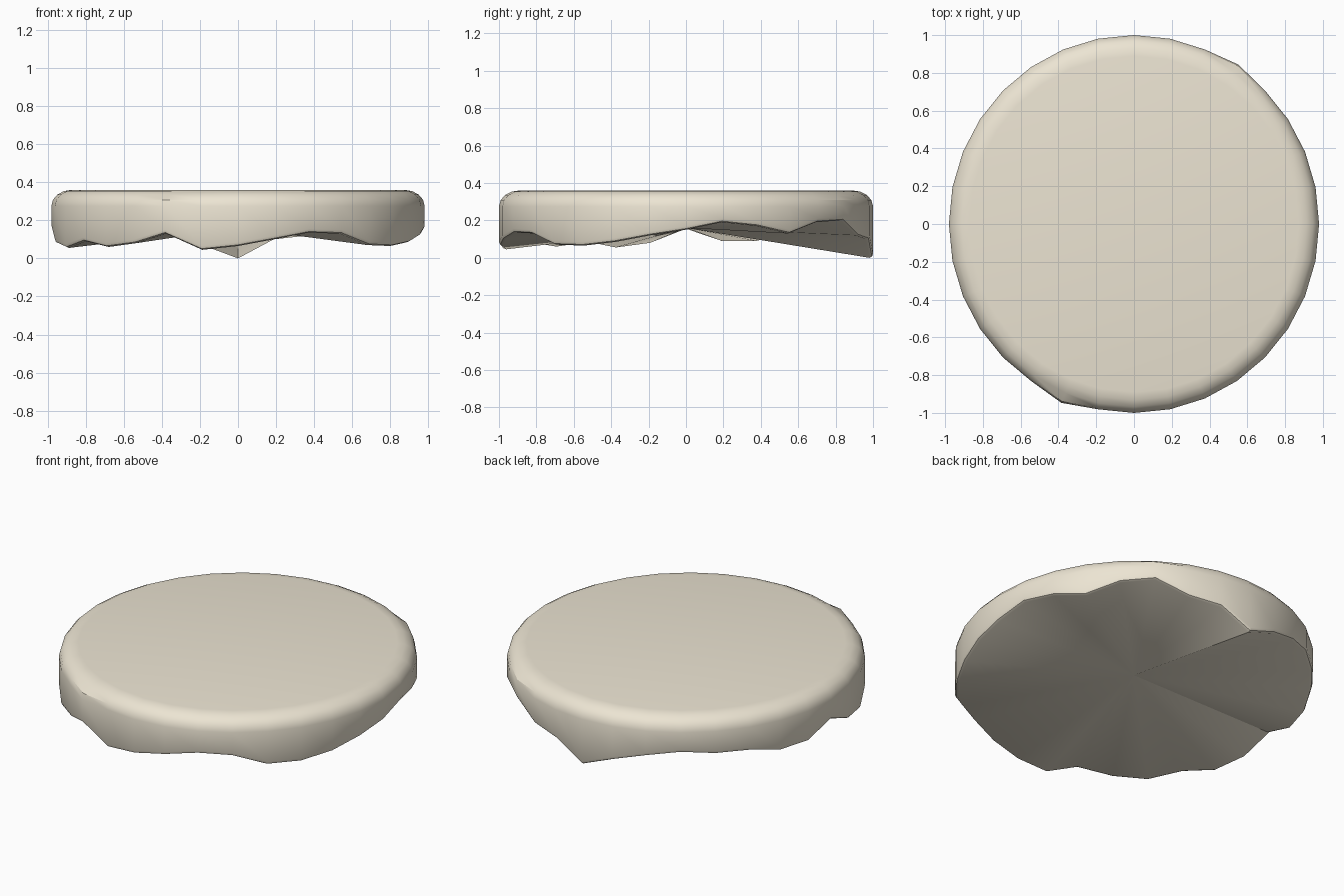
import bpy, bmesh
from math import sin, cos, pi

if "Cube" in bpy.data.objects:
    bpy.data.objects.remove(bpy.data.objects["Cube"])

SIDES = 32
TOP, MID = 0.36, 0.16          # top height, height of the underside centre
RX, RY = 0.98, 1.0

# Height of the dripping lower edge, counter-clockwise from +x
drip = [0.15, 0.19, 0.17, 0.13, 0.19, 0.20, 0.12, 0.10,
        0.00, 0.07, 0.12, 0.15, 0.135, 0.13, 0.09, 0.09,
        0.155, 0.08, 0.055, 0.09, 0.06, 0.08, 0.13, 0.045,
        0.065, 0.10, 0.135, 0.13, 0.07, 0.065, 0.085, 0.12]
# Small outward bulges of single columns
bulge = {5: 1.015, 22: 1.025}

bm = bmesh.new()
top_centre = bm.verts.new((0, 0, TOP))
low_centre = bm.verts.new((0, 0, MID))

columns = []
for i, low in enumerate(drip):
    a = 2 * pi * i / SIDES
    k = bulge.get(i, 1.0)
    # Rounded shoulder, wall, and a small rounded lower lip
    prof = [(1 - 0.11 + 0.11 * sin(t * pi / 8), TOP - 0.085 + 0.085 * cos(t * pi / 8))
            for t in range(5)]
    prof = [(r * (k if n > 2 else 1), z) for n, (r, z) in enumerate(prof)]
    prof += [(k, low + 0.02), (k - 0.006, low + 0.006), (k - 0.02, low)]
    columns.append([bm.verts.new((RX * r * cos(a), RY * r * sin(a), z)) for r, z in prof])

# Skin the columns and fan both caps to the centre
for i in range(SIDES):
    p, q = columns[i], columns[(i + 1) % SIDES]
    for j in range(len(p) - 1):
        bm.faces.new((p[j], p[j + 1], q[j + 1], q[j]))
    bm.faces.new((top_centre, p[0], q[0]))
    bm.faces.new((low_centre, q[-1], p[-1]))
bmesh.ops.recalc_face_normals(bm, faces=bm.faces)

mesh = bpy.data.meshes.new("icing_layer")
bm.to_mesh(mesh)
bm.free()
icing = bpy.data.objects.new("icing_layer", mesh)
bpy.context.collection.objects.link(icing)

# Cream colour
mat = bpy.data.materials.new("cream")
mat.diffuse_color = (0.84, 0.78, 0.65, 1)
mat.use_nodes = True
mat.node_tree.nodes["Principled BSDF"].inputs["Base Color"].default_value = mat.diffuse_color
mesh.materials.append(mat)

bpy.context.view_layer.objects.active = icing
icing.select_set(True)
bpy.ops.object.shade_smooth_by_angle(angle=pi / 6)
